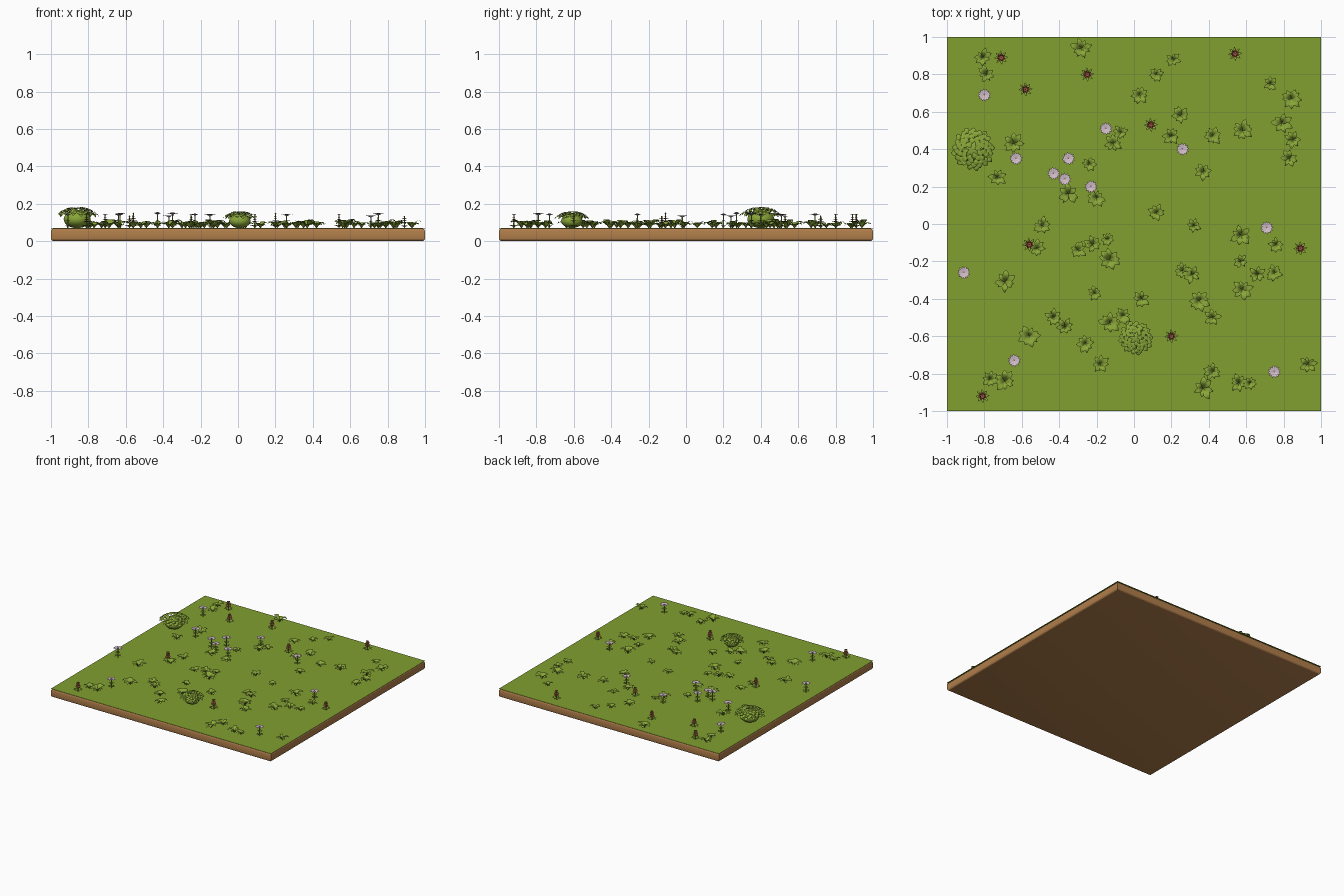
import bpy, bmesh, math, random
from mathutils import Vector, Matrix

if "Cube" in bpy.data.objects:
    bpy.data.objects.remove(bpy.data.objects["Cube"])
random.seed(7)
TOP = 0.07


def material(name, *rgb):
    m = bpy.data.materials.new(name)
    m.use_nodes = True
    m.diffuse_color = (*rgb, 1)
    m.node_tree.nodes["Principled BSDF"].inputs["Base Color"].default_value = (*rgb, 1)
    return m


grass = material("grass green", 0.225, 0.35, 0.03)
soil = material("soil brown", 0.44, 0.21, 0.07)
leaf = material("leaf green", 0.25, 0.38, 0.04)
lilac = material("pale lilac", 0.66, 0.52, 0.6)
red = material("red brown", 0.33, 0.085, 0.05)


def finish(bm, name, mats, angle):
    mesh = bpy.data.meshes.new(name)
    bm.to_mesh(mesh)
    bm.free()
    for m in mats:
        mesh.materials.append(m)
    obj = bpy.data.objects.new(name, mesh)
    bpy.context.collection.objects.link(obj)
    bpy.ops.object.select_all(action="DESELECT")
    obj.select_set(True)
    bpy.context.view_layer.objects.active = obj
    bpy.ops.object.shade_smooth_by_angle(angle=math.radians(angle))


def add_leaf(bm, base, angle, length, width, heights, slot=0):
    """Oval blade that follows the given heights from root to tip."""
    out = Vector((math.cos(angle), math.sin(angle), 0))
    side = Vector((-out.y, out.x, 0))
    rows = []
    n = len(heights) - 1
    for i, h in enumerate(heights):
        t = i / n
        w = width * (math.sin(math.pi * t ** 1.2) + 0.12 * (1 - t) + 0.03)
        mid = base + out * length * t + Vector((0, 0, h))
        rows.append([bm.verts.new(mid + side * w * s) for s in (-1, 1)])
    for a, b in zip(rows, rows[1:]):
        bm.faces.new((a[0], b[0], b[1], a[1])).material_index = slot


def tuft(x, y, r):
    bm = bmesh.new()
    base = Vector((x, y, TOP))
    count = random.choice((7, 8, 9))
    spin = random.random() * math.tau
    for i in range(count):
        a = spin + (i + random.uniform(-0.25, 0.25)) * math.tau / count
        size = r * random.uniform(0.75, 1.1)
        rise = size * random.uniform(0.5, 0.8)
        add_leaf(bm, base, a, size, size * 0.25,
                 (0, rise * 0.5, rise * 0.85, rise, rise * 0.95, rise * 0.7))
    finish(bm, "leafy_tuft", [leaf], 60)


def stem(bm, base, height):
    bmesh.ops.create_cone(bm, segments=6, radius1=0.004, radius2=0.003, depth=height,
                          matrix=Matrix.Translation(base + Vector((0, 0, height / 2))))


def whorl(bm, base, level, count, reach, width, slot):
    """Ring of blades at one height on a stem."""
    for i in range(count):
        add_leaf(bm, base + Vector((0, 0, level)), (i + level * 20) * math.tau / count,
                 reach, width, (0, reach * 0.2, reach * 0.3, reach * 0.25), slot)


def spike_flower(x, y, r, height):
    bm = bmesh.new()
    base = Vector((x, y, TOP))
    stem(bm, base, height)
    whorl(bm, base, height * 0.06, 8, r, r * 0.17, 0)
    # red whorls narrowing towards the tip
    for k in range(4):
        whorl(bm, base, height * (0.4 + 0.17 * k), 7, r * (0.62 - 0.09 * k), r * 0.16, 1)
    finish(bm, "spike_flower", [leaf, red], 60)


def daisy(x, y, r, height):
    bm = bmesh.new()
    base = Vector((x, y, TOP))
    stem(bm, base, height)
    for level, reach in ((0.08, 0.8), (0.45, 0.6)):
        whorl(bm, base, height * level, 6, r * reach, r * 0.17, 0)
    # flat head of two petal rings
    whorl(bm, base, height * 0.85, 12, r * 0.95, r * 0.2, 1)
    whorl(bm, base, height * 0.95, 8, r * 0.5, r * 0.14, 1)
    finish(bm, "daisy", [leaf, lilac], 60)


def bush(x, y, r, height):
    bm = bmesh.new()
    # rounded core
    core = Matrix.Translation((x, y, TOP + height * 0.42)) @ Matrix.Diagonal(
        (r * 0.64, r * 0.64, height * 0.42, 1))
    bmesh.ops.create_icosphere(bm, subdivisions=3, radius=1, matrix=core)
    # overlapping oval leaves spiralling over a shallow crown
    count = 62
    for i in range(count):
        t = math.sqrt((i + 0.5) / count)
        a = i * math.pi * (3 - math.sqrt(5))
        d = r * 0.76 * t
        z = TOP + height * (0.94 - 0.34 * t * t)
        p = Vector((x + math.cos(a) * d, y + math.sin(a) * d, z))
        s = r * 0.32
        drop = s * (0.05 + 0.3 * t)
        add_leaf(bm, p, a + random.uniform(-0.3, 0.3), s, s * 0.4,
                 (0, s * 0.1, s * 0.12, s * 0.05, -drop))
    finish(bm, "round_bush", [leaf], 60)


# earth slab with softened rims
bm = bmesh.new()
bmesh.ops.create_cube(bm, size=1, matrix=Matrix.Translation((0, 0, TOP / 2 - 0.001))
                      @ Matrix.Diagonal((2, 2, TOP - 0.002, 1)))
rims = [e for e in bm.edges if abs(e.verts[0].co.z - e.verts[1].co.z) < 0.01]
bmesh.ops.bevel(bm, geom=rims, offset=0.016, segments=3, profile=0.5, affect="EDGES")
finish(bm, "earth_slab", [soil], 20)

# thin turf sheet reaching the slab's edges
bm = bmesh.new()
bmesh.ops.create_cube(bm, size=1, matrix=Matrix.Translation((0, 0, TOP - 0.001))
                      @ Matrix.Diagonal((2, 2, 0.002, 1)))
finish(bm, "turf", [grass], 20)

# broad tufts
for x, y in ((-.28, .94), (.84, .67), (.79, .54), (.58, .5), (-.64, .43), (-.35, .16),
             (-.13, -.19), (.57, -.06), (.58, -.35), (.35, -.41), (-.69, -.31),
             (-.56, -.6), (-.13, -.53), (-.69, -.84), (.37, -.88)):
    tuft(x, y, 0.06)

# medium tufts
for x, y in ((-.81, .89), (-.79, .8), (.03, .69), (.85, .45), (.83, .35), (.42, .47),
             (.25, .58), (.2, .47), (.37, .28), (-.73, .25), (-.11, .43), (-.2, .14),
             (-.49, -.01), (-.52, -.13), (-.3, -.14), (-.22, -.11), (.12, .06),
             (.66, -.27), (.75, -.26), (.26, -.25), (.31, -.27), (.42, -.5), (.04, -.4),
             (-.43, -.5), (-.37, -.55), (-.26, -.64), (-.18, -.75), (-.06, -.49),
             (-.77, -.83), (.42, -.79), (.56, -.85), (.93, -.75)):
    tuft(x, y, 0.049)

# small tufts
for x, y in ((.21, .88), (.12, .8), (.73, .75), (-.24, .32), (-.07, .49), (-.14, -.08),
             (.32, -.01), (.76, -.11), (.57, -.2), (-.21, -.37), (.62, -.85)):
    tuft(x, y, 0.04)

# red flowers
for x, y in ((-.71, .89), (-.58, .72), (-.25, .8), (.54, .91), (.09, .53), (-.56, -.11),
             (.89, -.13), (.2, -.6), (-.81, -.92)):
    spike_flower(x, y, 0.038, random.uniform(0.065, 0.085))

# lilac flowers
for x, y in ((-.8, .69), (-.63, .35), (-.35, .35), (-.15, .51), (.26, .4), (-.43, .27),
             (-.37, .24), (-.23, .2), (-.91, -.26), (.71, -.02), (-.64, -.73), (.75, -.79)):
    daisy(x, y, 0.037, random.uniform(0.065, 0.085))

# bushes
bush(-.86, .4, 0.113, 0.115)
bush(.01, -.61, 0.09, 0.092)
